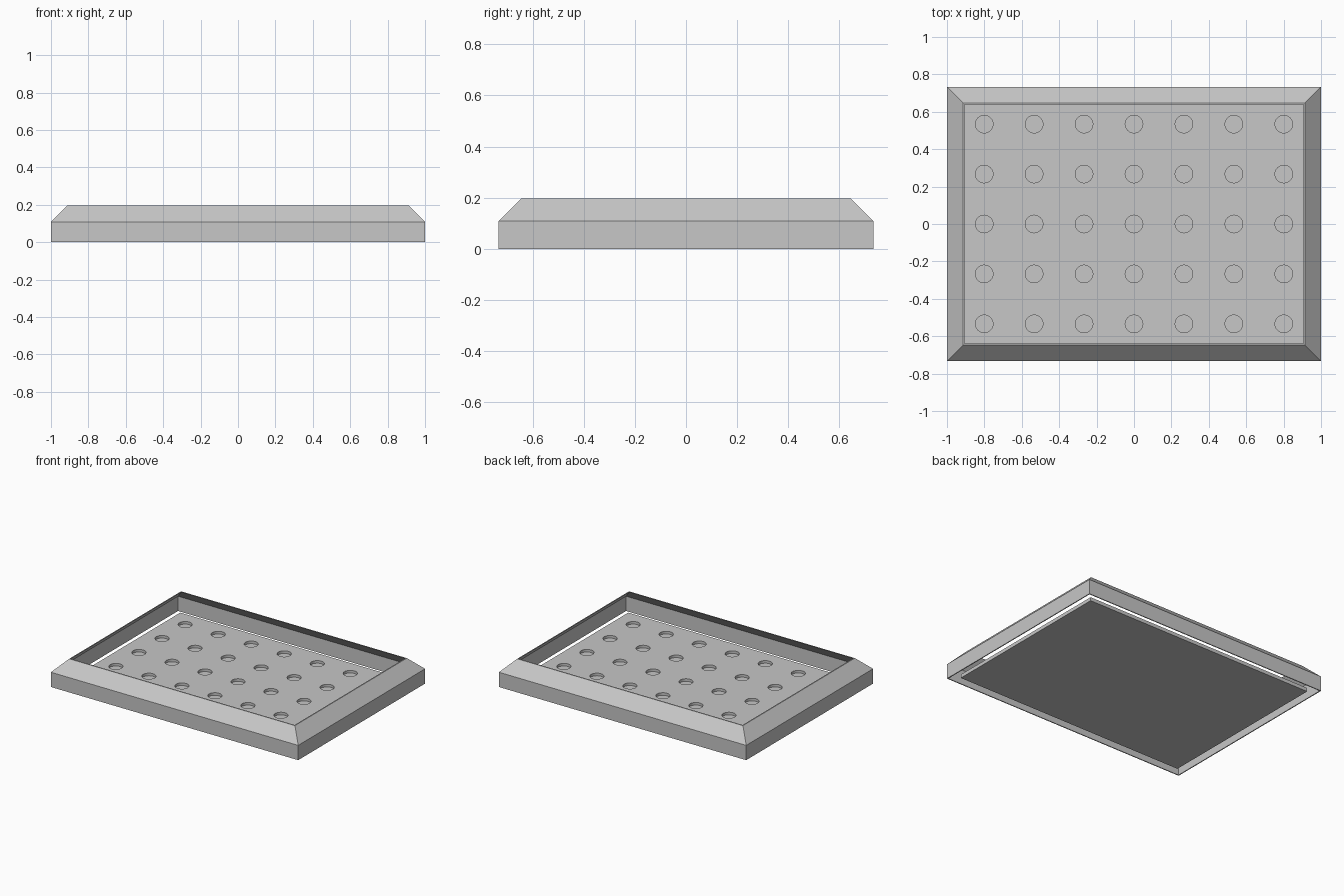
import bpy, bmesh

if "Cube" in bpy.data.objects:
    bpy.data.objects.remove(bpy.data.objects["Cube"])

grey = bpy.data.materials.new("light grey")
grey.diffuse_color = (0.57, 0.57, 0.57, 1)
grey.use_nodes = True
grey.node_tree.nodes["Principled BSDF"].inputs["Base Color"].default_value = grey.diffuse_color

HX, HY = 1.0, 0.733      # half size of the frame
PITCH = 0.267            # spacing of the holes
COLS, ROWS = 7, 5


def add_object(name, bm):
    bmesh.ops.recalc_face_normals(bm, faces=bm.faces)
    mesh = bpy.data.meshes.new(name)
    bm.to_mesh(mesh)
    bm.free()
    mesh.materials.append(grey)
    obj = bpy.data.objects.new(name, mesh)
    bpy.context.collection.objects.link(obj)
    return obj


# Thin rim: a wall leaning inward at the top, swept round a rectangle (inset, z)
section = [(0, 0), (0, 0.108), (0.087, 0.196), (0.095, 0.196), (0.007, 0.108), (0.007, 0)]
bm = bmesh.new()
rings = []
for inset, z in section:
    x, y = HX - inset, HY - inset
    rings.append([bm.verts.new(p) for p in ((-x, -y, z), (x, -y, z), (x, y, z), (-x, y, z))])
for i, ring in enumerate(rings):
    nxt = rings[(i + 1) % len(rings)]
    for j in range(4):
        k = (j + 1) % 4
        bm.faces.new((ring[j], ring[k], nxt[k], nxt[j]))
add_object("rim_frame", bm)

# Base plate, separate from the rim by a narrow gap
THICK, DEPTH, RADIUS = 0.026, 0.019, 0.047
bm = bmesh.new()
bmesh.ops.create_cube(bm, size=1)
bmesh.ops.scale(bm, vec=(COLS * PITCH, ROWS * PITCH, THICK), verts=bm.verts)
bmesh.ops.translate(bm, vec=(0, 0, THICK / 2), verts=bm.verts)
plate = add_object("base_plate", bm)

# Grid of shallow round holes cut into the plate
bm = bmesh.new()
for col in range(COLS):
    for row in range(ROWS):
        made = bmesh.ops.create_cone(bm, cap_ends=True, segments=32,
                                     radius1=RADIUS, radius2=RADIUS, depth=0.1)
        bmesh.ops.translate(bm, verts=made["verts"],
                            vec=((col - (COLS - 1) / 2) * PITCH,
                                 (row - (ROWS - 1) / 2) * PITCH,
                                 THICK - DEPTH + 0.05))
cutter = add_object("hole_cutter", bm)
cutter.hide_render = True
cut = plate.modifiers.new("holes", "BOOLEAN")
cut.operation = "DIFFERENCE"
cut.solver = "EXACT"
cut.object = cutter

# Bake the holes and drop the cutter
bpy.context.view_layer.objects.active = plate
plate.select_set(True)
bpy.ops.object.modifier_apply(modifier=cut.name)
bpy.data.objects.remove(cutter)
bpy.ops.object.shade_smooth_by_angle()
